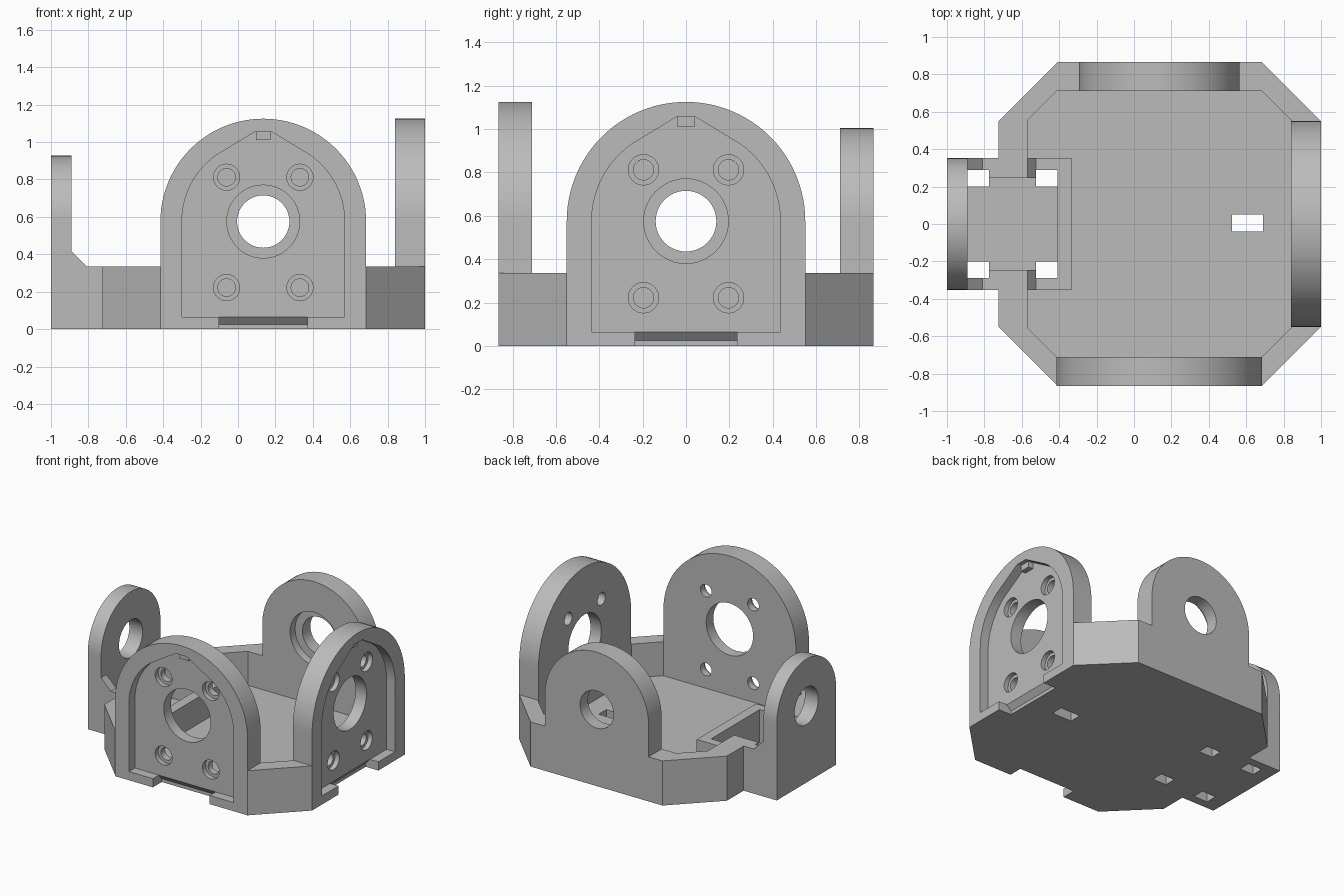
import bpy, bmesh
from math import sin, cos, pi, radians
from mathutils import Vector

cube = bpy.data.objects.get("Cube")
if cube:
    bpy.data.objects.remove(cube, do_unlink=True)

grey = bpy.data.materials.new("plain_grey")
grey.use_nodes = True
grey.diffuse_color = (0.5, 0.5, 0.5, 1)
grey.node_tree.nodes["Principled BSDF"].inputs["Base Color"].default_value = (0.5, 0.5, 0.5, 1)

PLACE = {"x": lambda u, v, d: (d, u, v),
         "y": lambda u, v, d: (u, d, v),
         "z": lambda u, v, d: (u, v, d)}


def prism(name, pts, axis, lo, hi):
    """Extrude a flat outline along an axis."""
    bm = bmesh.new()
    face = bm.faces.new([bm.verts.new(PLACE[axis](u, v, lo)) for u, v in pts])
    ext = bmesh.ops.extrude_face_region(bm, geom=[face])
    top = [g for g in ext["geom"] if isinstance(g, bmesh.types.BMVert)]
    bmesh.ops.translate(bm, verts=top, vec=Vector(PLACE[axis](0, 0, hi - lo)))
    bmesh.ops.recalc_face_normals(bm, faces=bm.faces)
    mesh = bpy.data.meshes.new(name)
    bm.to_mesh(mesh)
    bm.free()
    mesh.materials.append(grey)
    obj = bpy.data.objects.new(name, mesh)
    bpy.context.collection.objects.link(obj)
    return obj


def combine(target, tool, operation):
    """Apply a boolean and discard the tool."""
    bpy.context.view_layer.objects.active = target
    mod = target.modifiers.new(operation, "BOOLEAN")
    mod.operation, mod.object, mod.solver = operation, tool, "EXACT"
    bpy.ops.object.modifier_apply(modifier=mod.name)
    bpy.data.objects.remove(tool, do_unlink=True)


def add(pts, axis, lo, hi):
    combine(bracket, prism("addition", pts, axis, lo, hi), "UNION")


def cut(pts, axis, lo, hi):
    combine(bracket, prism("cutter", pts, axis, lo, hi), "DIFFERENCE")


def rect(u0, u1, v0, v1):
    return [(u0, v0), (u1, v0), (u1, v1), (u0, v1)]


def circle(u, v, r, n=48):
    return [(u + r * cos(2 * pi * i / n), v + r * sin(2 * pi * i / n)) for i in range(n)]


def arch(u, r, n=48):
    arc = [(u + r * cos(pi * i / n), AXIS_Z + r * sin(pi * i / n)) for i in range(n + 1)]
    return [(u + r, 0)] + arc + [(u - r, 0)]


def pocket(u):
    """Recess outline: straight sides, part arcs and a clipped peak."""
    half = [(0.435, 0.065)]
    for i in range(15):
        a = radians(54 * i / 14)
        half.append((0.435 * cos(a), AXIS_Z + 0.435 * sin(a)))
    half.append((0.045, 1.055))
    return [(u + p, v) for p, v in half] + [(u - p, v) for p, v in reversed(half)]


def octagon(x0, x1, y, ix, iy):
    """Rectangle with clipped corners; ix and iy are the clipped lengths."""
    return [(x0 + ix, -y), (x1 - ix, -y), (x1, -y + iy), (x1, y - iy),
            (x1 - ix, y), (x0 + ix, y), (x0, y - iy), (x0, -y + iy)]


AXIS_Z, WALL, FLOOR, MID = 0.575, 0.335, 0.08, 0.135
EDGE, INNER = 0.865, 0.71

# Tray with clipped corners
bracket = prism("joint_bracket", octagon(-0.725, 1, EDGE, 0.315, 0.315), "z", 0, WALL)
cut(octagon(-0.57, 0.84, INNER, 0.155, 0.155), "z", FLOOR, 1)

# Four upright ears, the small one with a chamfered foot
add(arch(MID, 0.55), "y", -EDGE, -INNER)
add(arch(0, 0.55), "x", 0.84, 1)
add(arch(MID, 0.43), "y", INNER, EDGE)
add(rect(-1, -0.7, 0, WALL), "y", -0.352, 0.352)
add(arch(0, 0.352), "x", -1, -0.89)
add([(-0.95, 0.2), (-0.81, 0.2), (-0.81, WALL), (-0.89, 0.415), (-0.95, 0.415)],
    "y", -0.352, 0.352)

# Latch block inside the tray, its channel and through slots
add([(-0.6, 0.04), (-0.335, 0.04), (-0.335, 0.28), (-0.525, 0.28),
     (-0.57, WALL), (-0.6, WALL)], "y", -0.352, 0.352)
cut(rect(-0.89, -0.41, -0.245, 0.245), "z", FLOOR, 0.5)
for x0, x1 in ((-0.89, -0.775), (-0.525, -0.41)):
    cut(rect(x0, x1, -0.288, 0.288), "z", FLOOR, 0.5)
    for y0, y1 in ((-0.288, -0.2), (0.2, 0.288)):
        cut(rect(x0, x1, y0, y1), "z", -0.1, 0.5)
cut(rect(0.525, 0.69, -0.04, 0.05), "z", -0.1, 0.2)

# Mounting faces of the two large ears
for axis, centre, outer, side in (("y", MID, -EDGE, 1), ("x", 0, 1, -1)):
    def span(a, b):
        return outer + side * a, outer + side * b

    cut(pocket(centre), axis, *span(-0.1, 0.07))
    add(rect(centre - 0.04, centre + 0.04, 1.01, 1.065), axis, *span(0.03, 0.1))
    cut(circle(centre, AXIS_Z, 0.195), axis, *span(-0.1, 0.2))
    for du in (-0.196, 0.196):
        for z in (0.222, 0.812):
            cut(circle(centre + du, z, 0.07, 32), axis, *span(0, 0.105))
            cut(circle(centre + du, z, 0.047, 32), axis, *span(0, 0.2))
    # Undercut clip notch in the lower lip
    d = [outer + side * t for t in (-0.1, 0.07, 0.105)]
    notch = [(d[0], -0.1), (d[0], 0.065), (d[1], 0.065), (d[2], 0.025), (d[2], -0.1)]
    cut(notch, "x" if axis == "y" else "y", centre - 0.236, centre + 0.236)

# Pivot holes of the two plain ears
cut(circle(MID, AXIS_Z, 0.14), "y", 0.6, 1)
cut(circle(MID, AXIS_Z, 0.2), "y", 0.6, INNER + 0.06)
cut(circle(0, AXIS_Z, 0.14), "x", -1.1, -0.8)

for o in bpy.context.selected_objects:
    o.select_set(False)
bracket.select_set(True)
bpy.context.view_layer.objects.active = bracket
bpy.ops.object.shade_smooth_by_angle(angle=radians(25))
